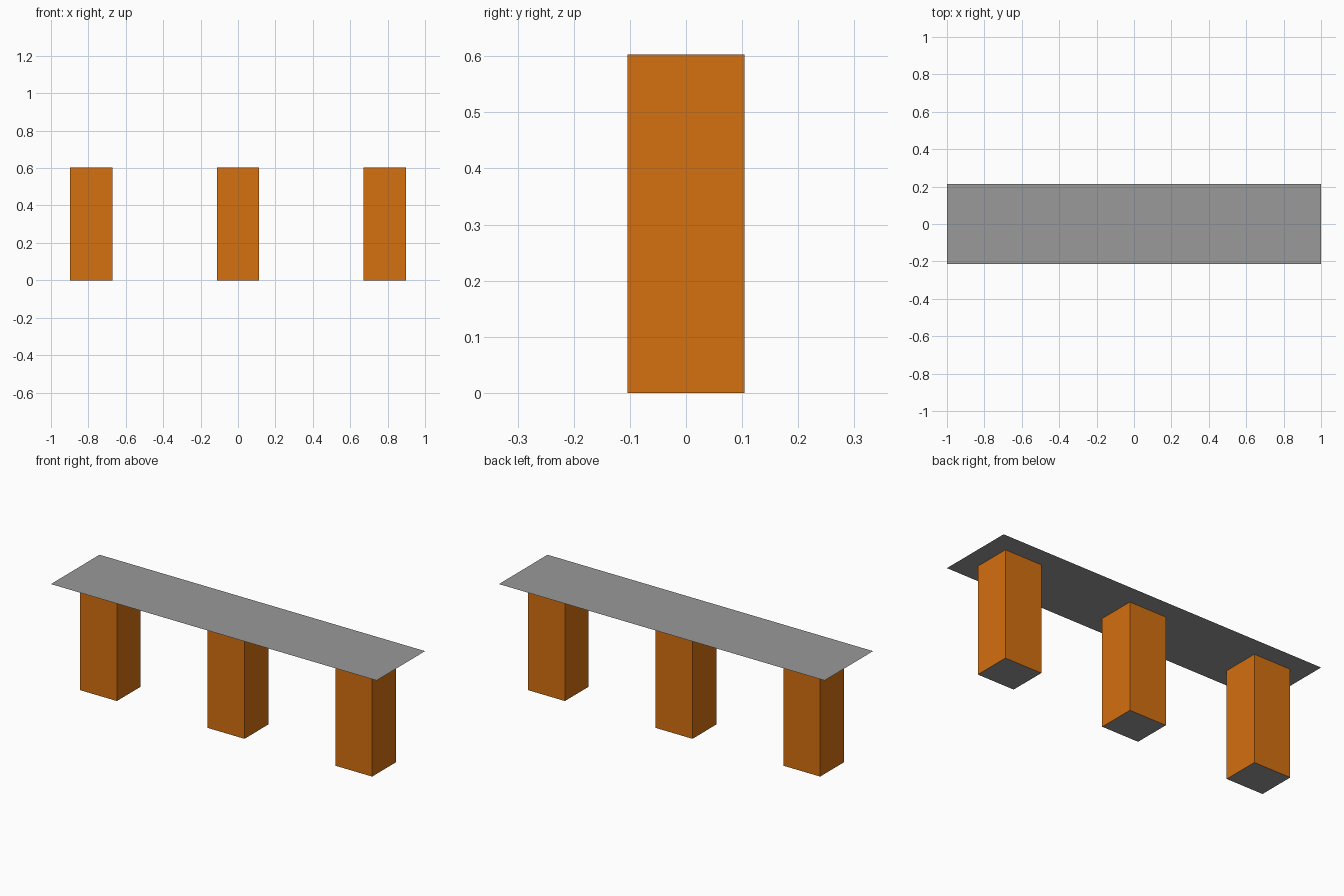
import bpy, bmesh
from mathutils import Matrix

if "Cube" in bpy.data.objects:
    bpy.data.objects.remove(bpy.data.objects["Cube"])

HEIGHT = 0.603


def material(name, rgb):
    m = bpy.data.materials.new(name)
    m.diffuse_color = (*rgb, 1.0)
    m.use_nodes = True
    m.node_tree.nodes["Principled BSDF"].inputs["Base Color"].default_value = m.diffuse_color
    return m


orange = material("orange", (0.66, 0.16, 0.005))
grey = material("grey", (0.32, 0.32, 0.32))


def add_object(name, bm, mats):
    mesh = bpy.data.meshes.new(name)
    bm.to_mesh(mesh)
    bm.free()
    for m in mats:
        mesh.materials.append(m)
    obj = bpy.data.objects.new(name, mesh)
    bpy.context.collection.objects.link(obj)
    return obj


# Three square pillars: orange sides, grey ends
for name, x in (("left_pillar", -0.784), ("middle_pillar", 0.0), ("right_pillar", 0.784)):
    bm = bmesh.new()
    bmesh.ops.create_cube(bm, size=1.0, matrix=Matrix.Translation((0, 0, HEIGHT / 2))
                          @ Matrix.Diagonal((0.226, 0.208, HEIGHT, 1)))
    bm.normal_update()
    for f in bm.faces:
        f.material_index = 1 if abs(f.normal.z) > 0.5 else 0
    add_object(name, bm, (orange, grey)).location.x = x

# Paper-thin flat deck resting on the pillar tops
bm = bmesh.new()
bmesh.ops.create_grid(bm, x_segments=1, y_segments=1, size=1.0,
                      matrix=Matrix.Diagonal((1.0, 0.213, 1, 1)))
add_object("deck", bm, (grey,)).location.z = HEIGHT
